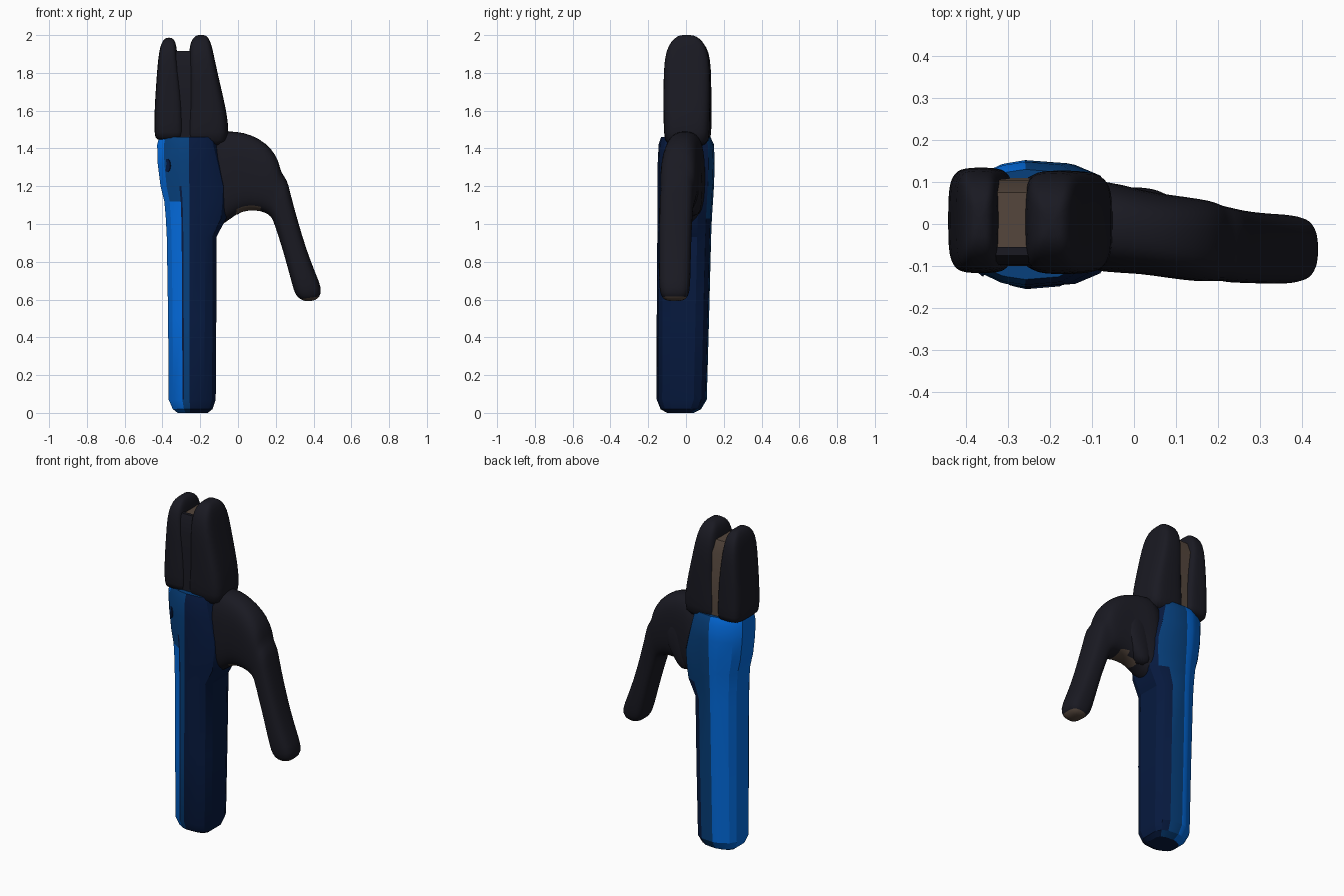
import bpy, bmesh, math
from mathutils import Vector

if "Cube" in bpy.data.objects:
    bpy.data.objects.remove(bpy.data.objects["Cube"])


def material(name, rgb):
    m = bpy.data.materials.new(name)
    m.diffuse_color = (*rgb, 1)
    m.use_nodes = True
    m.node_tree.nodes["Principled BSDF"].inputs["Base Color"].default_value = m.diffuse_color
    return m


BRIGHT = material("bright blue", (0.001, 0.15, 0.74))
MEDIUM = material("medium blue", (0.002, 0.05, 0.20))
NAVY = material("navy", (0.002, 0.010, 0.050))
BLACK = material("soft black", (0.010, 0.010, 0.016))
BROWN = material("brown metal", (0.09, 0.062, 0.046))


def loft(name, rings, mats, rule=None, subsurf=0, angle=None):
    """Skin a list of equal-length rings, cap both ends, colour faces by a rule."""
    bm = bmesh.new()
    vs = [[bm.verts.new(p) for p in r] for r in rings]
    n = len(rings[0])
    for a, b in zip(vs, vs[1:]):
        for i in range(n):
            j = (i + 1) % n
            bm.faces.new((a[i], a[j], b[j], b[i]))
    bm.faces.new(vs[0][::-1])
    bm.faces.new(vs[-1])
    bmesh.ops.recalc_face_normals(bm, faces=bm.faces)
    bm.normal_update()
    if rule:
        for f in bm.faces:
            f.material_index = rule(f.calc_center_median(), f.normal)
    me = bpy.data.meshes.new(name)
    bm.to_mesh(me)
    bm.free()
    for m in mats:
        me.materials.append(m)
    ob = bpy.data.objects.new(name, me)
    bpy.context.collection.objects.link(ob)
    me.shade_smooth()
    if subsurf:
        s = ob.modifiers.new("smooth", 'SUBSURF')
        s.levels = s.render_levels = subsurf
    if angle:
        bpy.ops.object.select_all(action='DESELECT')
        bpy.context.view_layer.objects.active = ob
        ob.select_set(True)
        bpy.ops.object.shade_smooth_by_angle(angle=math.radians(angle))
    return ob


def rounded(n=24, power=0.5):
    """Unit rounded-square outline."""
    out = []
    for i in range(n):
        c, s = math.cos(2 * math.pi * i / n), math.sin(2 * math.pi * i / n)
        out.append((math.copysign(abs(c) ** power, c), math.copysign(abs(s) ** power, s)))
    return out


# Handle: faceted section, split at x = -0.25 so the two sides scale separately
half = [(-1, .42), (-.8, .7), (-.38, .93), (-.31, .95), (-.05, 1), (.55, .95), (.85, .78), (1, .48)]
section = [(u, -v) for u, v in half] + [(u, v) for u, v in reversed(half)]
levels = [  # z, x left, x right, y front, y back
    (0.0, -.32, -.16, -.10, .04), (.02, -.345, -.135, -.135, .08),
    (.07, -.367, -.118, -.155, .11), (.5, -.37, -.115, -.155, .122),
    (.93, -.377, -.115, -.152, .133), (1.03, -.382, -.062, -.15, .137),
    (1.12, -.39, -.052, -.15, .143), (1.2, -.41, -.05, -.15, .148),
    (1.32, -.425, -.083, -.15, .152), (1.42, -.428, -.11, -.145, .148),
    (1.46, -.418, -.12, -.132, .13)]
rings = []
for z, xl, xr, y0, y1 in levels:
    rings.append([(-.25 + u * ((-.25 - xl) if u < 0 else (xr + .25)),
                   (y0 + y1) / 2 + v * (y1 - y0) / 2, z) for u, v in section])


def handle_colour(c, n):
    if n.z > .9:
        return 1
    if n.z < -.9:
        return 2
    u = (c.x + .25) / .125
    if c.y < -.08:                    # front: bright shell, seam, medium strip, navy
        if u > .1:
            return 2
        if -.43 < u < -.31 and .07 < c.z < 1.2:
            return 2
        return 1 if u > -.31 or (c.z > 1.12 and c.x > -.378) else 0
    if n.x > (.75 if c.z > 1 else .4):
        return 2
    return 1 if u > .1 else 0         # back: bright shell, medium side


loft("handle", rings, [BRIGHT, MEDIUM, NAVY], handle_colour, angle=25)

# Screw recess on the front left chamfer
axis = Vector((-.62, -.78, 0)).normalized()
side = Vector((axis.y, -axis.x, 0))
ctr = Vector((-.372, -.109, 1.31))
loft("screw_recess", [[ctr + axis * d + side * .02 * math.cos(t * math.pi / 8)
                       + Vector((0, 0, .035 * math.sin(t * math.pi / 8))) for t in range(16)]
                      for d in (-.003, .005)], [NAVY], angle=30)


# Jaws: rounded-box sections narrowing to a round tip
def jaw(name, levels):
    rings = [[((a + b) / 2 + c * (b - a) / 2, (y0 + y1) / 2 + s * (y1 - y0) / 2, z)
              for c, s in rounded()] for z, a, b, y0, y1 in levels]
    loft(name, rings, [BLACK], subsurf=1)


jaw("fixed_jaw", [
    (1.44, -.435, -.285, -.11, .13), (1.47, -.443, -.283, -.118, .135),
    (1.6, -.443, -.285, -.118, .135), (1.75, -.433, -.30, -.115, .135),
    (1.88, -.423, -.32, -.11, .13), (1.94, -.412, -.325, -.09, .108),
    (1.972, -.398, -.335, -.062, .08), (1.987, -.38, -.35, -.03, .045)])
jaw("moving_jaw", [
    (1.40, -.28, -.06, -.11, .12), (1.48, -.28, -.046, -.118, .125),
    (1.6, -.265, -.06, -.12, .128), (1.75, -.262, -.097, -.12, .128),
    (1.88, -.262, -.125, -.115, .125), (1.95, -.255, -.14, -.092, .102),
    (1.985, -.24, -.155, -.06, .07), (2.002, -.215, -.175, -.03, .035)])


# Metal contact between the jaws, open toward the back, with a black lip in front
def slab(name, mat, rows):
    loft(name, [[(-.35, a, z), (-.24, a, z), (-.24, b, z), (-.35, b, z)]
                for z, a, b in rows], [mat], angle=30)


slab("jaw_contact", BROWN, [(1.42, -.06, .11), (1.84, -.06, .105), (1.91, -.06, .075)])
slab("jaw_front_lip", BLACK, [(1.42, -.10, -.055), (1.8, -.098, -.055),
                              (1.88, -.088, -.055), (1.915, -.075, -.055)])

# Lever: outer and inner edge points in the front plane, then y centre and half width
lever = [
    (-.16, 1.49, -.16, .97, 0, .10), (-.05, 1.495, -.085, .985, -.005, .112),
    (.03, 1.487, -.01, 1.055, -.018, .10), (.11, 1.457, .06, 1.073, -.03, .10),
    (.18, 1.40, .12, 1.068, -.038, .10), (.218, 1.33, .162, 1.05, -.042, .095),
    (.225, 1.275, .18, 1.03, -.045, .09), (.262, 1.235, .192, 1.0, -.05, .09),
    (.275, 1.17, .205, .96, -.052, .088), (.31, 1.04, .235, .87, -.056, .086),
    (.36, .87, .265, .76, -.058, .084), (.41, .74, .288, .675, -.06, .084),
    (.445, .66, .302, .625, -.06, .08), (.435, .612, .33, .60, -.06, .066),
    (.40, .592, .36, .59, -.06, .035)]
rings = []
for ax, az, bx, bz, yc, w in lever:
    rings.append([((ax + bx) / 2 + c * (ax - bx) / 2, yc + s * w,
                   (az + bz) / 2 + c * (az - bz) / 2) for c, s in rounded(20, .7)])


def lever_colour(c, n):
    tip = c.z < .63 and n.z < -.75
    hook = n.z < -.75 and -.03 < c.x < .14 and c.z > 1
    return 1 if tip or hook else 0


loft("lever", rings, [BLACK, BROWN], lever_colour, subsurf=1)

# Shallow swelling at the back of the lever root
boss = [(1.04, -.07, .0, .0, .07), (1.1, -.09, .05, -.02, .085),
        (1.2, -.09, .11, -.02, .09), (1.3, -.09, .10, -.02, .084), (1.4, -.08, .05, -.02, .06)]
loft("lever_root", [[((a + b) / 2 + c * (b - a) / 2, (y0 + y1) / 2 + s * (y1 - y0) / 2, z)
                     for c, s in rounded(16, .9)] for z, a, b, y0, y1 in boss], [BLACK], subsurf=1)
